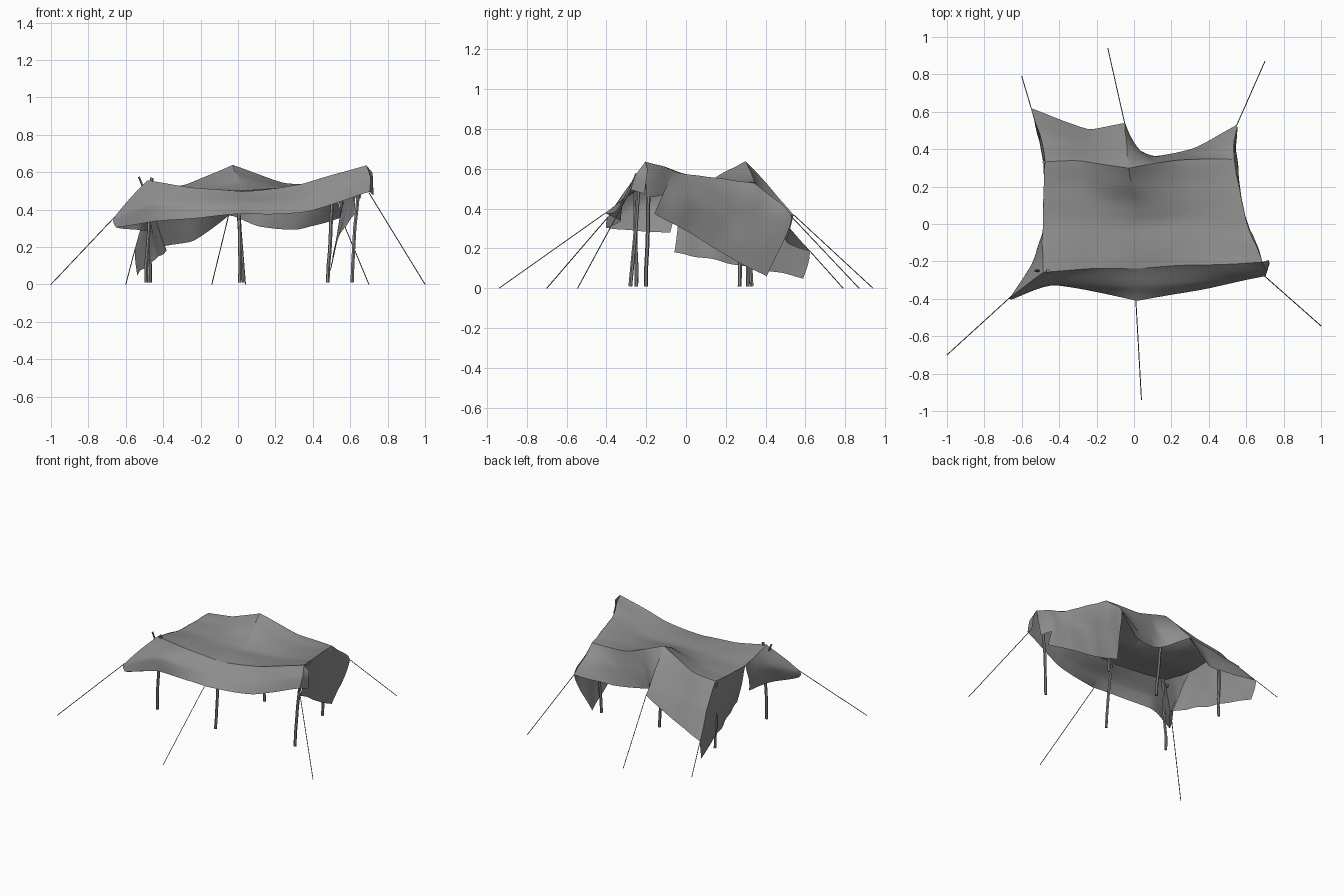
import bpy, bmesh
from mathutils import Vector, noise

cube = bpy.data.objects.get("Cube")
if cube:
    bpy.data.objects.remove(cube)


def material(name, grey):
    m = bpy.data.materials.new(name)
    m.use_nodes = True
    colour = (grey, grey, grey, 1)
    m.diffuse_color = colour
    m.node_tree.nodes["Principled BSDF"].inputs["Base Color"].default_value = colour
    return m


canvas = material("grey canvas", .27)


def sample(points, count):
    """Resample a polyline as a gently rounded spline through its points."""
    pts = [Vector(p) for p in points]
    last = len(pts) - 1
    out = []
    for k in range(count + 1):
        u = k / count * last
        i = min(int(u), last - 1)
        t = u - i
        a, b = pts[i], pts[i + 1]
        ta = (b - pts[max(i - 1, 0)]) * .3
        tb = (pts[min(i + 2, last)] - a) * .3
        s = t * t * (3 - 2 * t)
        out.append(a.lerp(b, s) + ta * t * (1 - t) ** 2 - tb * t * t * (1 - t))
    return out


def wrinkle(p):
    """Creases depend on position only, so neighbouring panels stay joined."""
    q = Vector((p.x * 3, p.y * 9, p.z * 5))
    return p + noise.noise_vector(q) * .009


def cloth(name, rails, along=40, across=20):
    """Loft a cloth panel through rails and turn it outwards."""
    columns = zip(*[sample(r, along) for r in rails])
    grid = [sample(c, across) for c in columns]
    bm = bmesh.new()
    verts = [[bm.verts.new(wrinkle(p)) for p in col] for col in grid]
    for a, b in zip(verts, verts[1:]):
        for j in range(across):
            bm.faces.new((a[j], b[j], b[j + 1], a[j + 1]))
    bm.normal_update()
    core = Vector((0, 0, .1))
    facing = sum(f.normal.dot(f.calc_center_median() - core) for f in bm.faces)
    if facing < 0:
        bmesh.ops.reverse_faces(bm, faces=bm.faces[:])
    for f in bm.faces:
        f.smooth = True
    mesh = bpy.data.meshes.new(name)
    bm.to_mesh(mesh)
    bm.free()
    mesh.materials.append(canvas)
    ob = bpy.data.objects.new(name, mesh)
    bpy.context.collection.objects.link(ob)


def rod(name, points, radius):
    """Round rod along a path, converted to a mesh."""
    cu = bpy.data.curves.new(name, "CURVE")
    cu.dimensions = "3D"
    cu.bevel_depth = radius
    cu.bevel_resolution = 1
    cu.use_fill_caps = True
    sp = cu.splines.new("POLY")
    sp.points.add(len(points) - 1)
    for node, p in zip(sp.points, points):
        node.co = (*p, 1)
    cu.materials.append(canvas)
    ob = bpy.data.objects.new(name, cu)
    bpy.context.collection.objects.link(ob)
    bpy.ops.object.select_all(action="DESELECT")
    ob.select_set(True)
    bpy.context.view_layer.objects.active = ob
    bpy.ops.object.convert(target="MESH")
    bpy.ops.object.shade_smooth_by_angle()


# Shared corners
front_right = (-.48, -.26, .56)
front_middle = (.02, -.24, .5)
front_left = (.69, -.2, .64)
back_right = (-.48, .33, .505)
back_peak = (-.03, .3, .64)
back_left = (.53, .34, .53)
side_right = (-.49, 0, .5)
roof_middle = (.03, .03, .505)
side_left = (.6, .02, .57)
tie_front_right = (-.66, -.39, .36)
tie_front = (.01, -.41, .375)
tie_front_left = (.71, -.25, .57)
hem_front_left = (.7, -.28, .49)
tie_back_left = (.55, .53, .36)
tie_back = (-.05, .54, .37)
tie_back_right = (-.55, .62, .19)
hem_front_right = (-.65, -.4, .31)
valance_middle = (.01, -.34, .43)
spine = (-.04, .42, .51)
edge_right = (-.5, .46, .36)
edge_left = (.54, .44, .45)

# Ridge lines, split at the centre
front_ridge_right = [front_right, (-.25, -.24, .52), front_middle]
front_ridge_left = [front_middle, (.35, -.22, .54), front_left]
ridge_right = [back_right, (-.28, .34, .53), back_peak]
ridge_left = [back_peak, (.25, .34, .54), back_left]

# Sagging roof halves
cloth("roof_right", [front_ridge_right, [side_right, (-.22, .02, .5), roof_middle], ridge_right])
cloth("roof_left", [front_ridge_left, [roof_middle, (.32, .03, .51), side_left], ridge_left])

# Front valance, pulled down to a point at the middle rope
cloth("front_right_flap", [
    front_ridge_right,
    [tie_front_right, (-.42, -.32, .43), valance_middle],
    [hem_front_right, (-.42, -.33, .34), tie_front],
])
cloth("front_left_flap", [
    front_ridge_left,
    [valance_middle, (.37, -.31, .455), tie_front_left],
    [tie_front, (.37, -.35, .39), hem_front_left],
])

# Back panels meeting at the peak
cloth("back_left_flap", [
    ridge_left,
    [spine, (.1, .345, .47), (.3, .37, .42), edge_left],
    [tie_back, (.02, .4, .35), (.12, .36, .31), (.32, .41, .29), tie_back_left],
])
cloth("back_right_flap", [
    ridge_right,
    [edge_right, (-.27, .43, .38), spine],
    [tie_back_right, (-.25, .51, .23), tie_back],
])

# Left side panel, with the wrapped and tucked corner in front of it
cloth("left_flap", [
    [(.64, -.06, .59), side_left, back_left],
    [(.63, -.11, .49), (.55, .2, .37), tie_back_left],
    [(.62, -.16, .38), (.52, .13, .21), (.49, .41, .055)],
])
cloth("left_corner_flap", [
    [front_left, (.72, -.19, .6)],
    [tie_front_left, (.72, -.2, .54)],
    [hem_front_left, (.72, -.21, .475)],
], 10, 16)
cloth("left_corner_tuck", [
    [front_left, (.64, -.06, .59)],
    [(.65, -.2, .46), (.6, -.08, .47)],
], 12, 12)

# Right side panel and the front corner piece
cloth("right_flap", [
    [side_right, back_right],
    [(-.45, -.03, .38), edge_right],
    [(-.41, -.05, .26), (-.46, .25, .2), tie_back_right],
    [(-.38, -.06, .18), (-.46, .25, .12), (-.54, .585, .055)],
])
cloth("right_corner_flap", [
    [front_right, side_right],
    [tie_front_right, (-.55, -.23, .41), (-.48, -.05, .38)],
    [hem_front_right, (-.52, -.25, .29), (-.46, -.08, .28)],
], 20, 12)

# Slightly crooked poles: base and top
poles = {
    "front_right_pole": ((-.49, -.25), (-.46, -.25, .57)),
    "front_middle_pole": ((.01, -.28), (0, -.24, .485)),
    "front_left_pole": ((.61, -.2), (.65, -.19, .61)),
    "back_right_pole": ((-.47, .33), (-.48, .33, .5)),
    "back_middle_pole": ((.03, .27), (-.02, .29, .62)),
    "back_left_pole": ((.48, .31), (.51, .33, .52)),
}
for n, (name, (base, top)) in enumerate(poles.items()):
    foot, head = Vector((*base, .01)), Vector(top)
    path = []
    for k in range(7):
        p = foot.lerp(head, k / 6)
        bend = noise.noise_vector(Vector((n * 5.3, 0, p.z * 4))) * .012
        path.append(p + Vector((bend.x, bend.y, 0)) * (0 < k < 6))
    rod(name, path, .01)

# Short stub by the front right pole
rod("pole_stub", [(-.5, -.25, .5), (-.53, -.25, .575)], .006)

# Guy ropes from the tie points to the ground
ropes = {
    "front_right_rope": (tie_front_right, (-1, -.7, 0)),
    "front_rope": (tie_front, (.04, -.94, 0)),
    "front_left_rope": (hem_front_left, (1, -.545, 0)),
    "back_left_rope": (tie_back_left, (.7, .87, 0)),
    "back_rope": (tie_back, (-.14, .94, 0)),
    "back_right_rope": (tie_back_right, (-.6, .79, 0)),
}
for name, ends in ropes.items():
    rod(name, ends, .0025)
